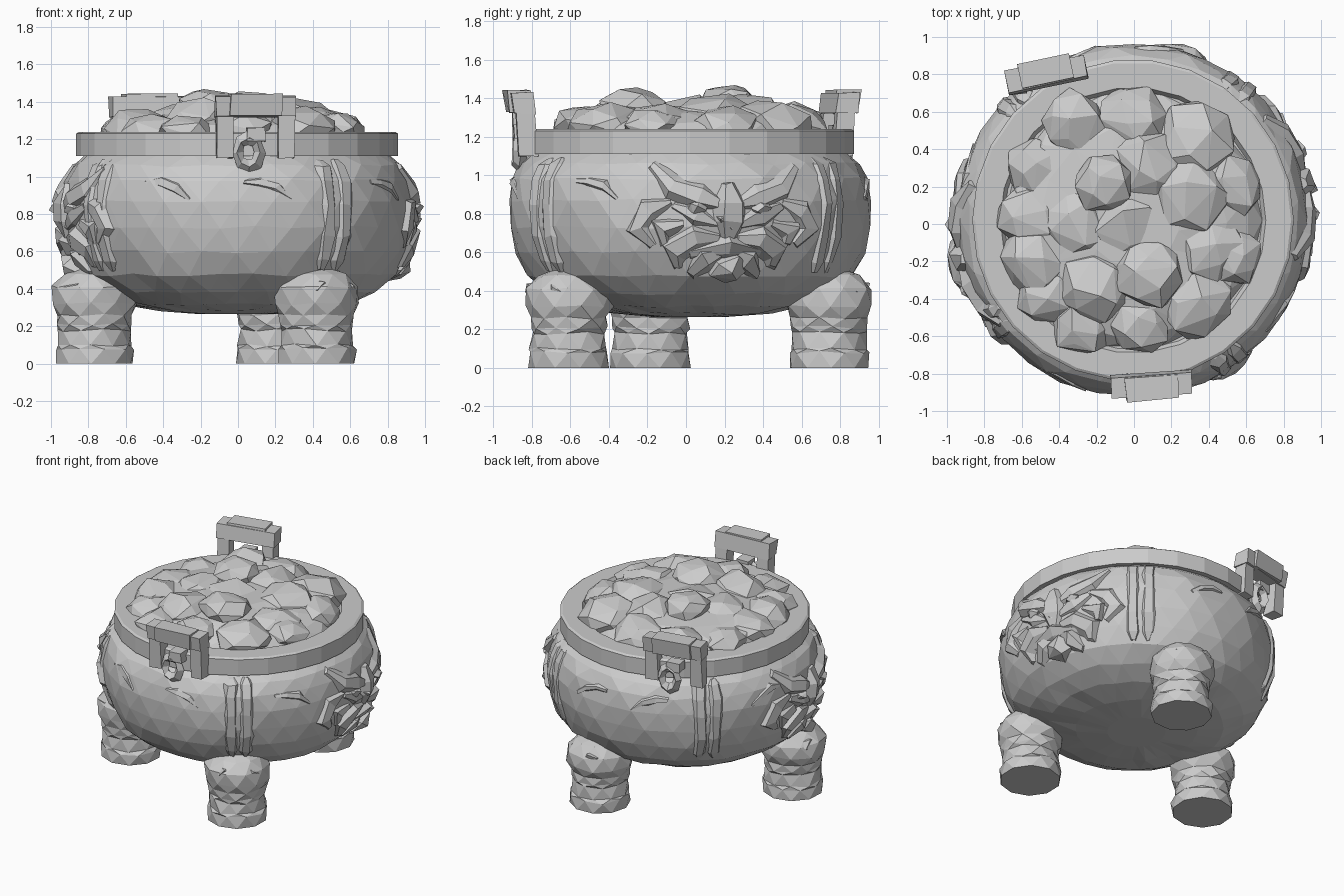
import bpy, bmesh, random
from math import sin, cos, pi, radians, sqrt
from mathutils import Vector, Matrix

random.seed(7)
if "Cube" in bpy.data.objects:
    bpy.data.objects.remove(bpy.data.objects["Cube"])

stone = bpy.data.materials.new("grey_stone")
stone.use_nodes = True
GREY = (0.6, 0.6, 0.6, 1)
stone.diffuse_color = GREY
stone.node_tree.nodes["Principled BSDF"].inputs["Base Color"].default_value = GREY

CENTRE = Vector((-0.005, 0.02, 0))


def finish(bm, name):
    bmesh.ops.recalc_face_normals(bm, faces=bm.faces)
    mesh = bpy.data.meshes.new(name)
    bm.to_mesh(mesh)
    bm.free()
    mesh.materials.append(stone)
    obj = bpy.data.objects.new(name, mesh)
    bpy.context.collection.objects.link(obj)
    return obj


def jitter(amount):
    return Vector([random.uniform(-amount, amount) for _ in range(3)])


def lathe(bm, profile, sides, centre, rough=0.0, turn=0.0):
    """Revolve (radius, height) points; each end is capped flat."""
    rings = []
    for i, (r, z) in enumerate(profile):
        ring = []
        for k in range(sides):
            a = turn + 2 * pi * (k + 0.5 * (i % 2 if rough else 0)) / sides
            p = centre + Vector((r * cos(a), r * sin(a), z))
            if 0 < i < len(profile) - 1:
                p += jitter(rough)
            ring.append(bm.verts.new(p))
        rings.append(ring)
    for i, (low, high) in enumerate(zip(rings, rings[1:])):
        for k in range(sides):
            n = (k + 1) % sides
            if not rough:
                bm.faces.new((low[k], low[n], high[n], high[k]))
            elif i % 2:
                bm.faces.new((low[k], low[n], high[n]))
                bm.faces.new((low[k], high[n], high[k]))
            else:
                bm.faces.new((low[k], low[n], high[k]))
                bm.faces.new((low[n], high[n], high[k]))
    bm.faces.new(rings[0][::-1])
    bm.faces.new(rings[-1])


# Bulging bowl
BOWL = [(0.2, 0.265), (0.42, 0.285), (0.6, 0.32), (0.74, 0.385), (0.845, 0.475), (0.905, 0.6),
        (0.94, 0.73), (0.945, 0.87), (0.925, 0.98), (0.885, 1.06), (0.8, 1.13)]
bm = bmesh.new()
lathe(bm, BOWL, 30, CENTRE, 0.008)
finish(bm, "bowl")


def bowl_radius(z):
    for (r0, z0), (r1, z1) in zip(BOWL, BOWL[1:]):
        if z <= z1:
            return r0 + (r1 - r0) * max(0, (z - z0) / (z1 - z0))
    return BOWL[-1][0]


def on_bowl(angle, u, z, lift):
    """Point on the bowl: u is the distance sideways from the angle."""
    a = radians(angle) + u / 0.94
    r = bowl_radius(z) + lift
    return CENTRE + Vector((r * cos(a), r * sin(a), z))


# Flat rim with a shallow well
RIM = [(0.78, 1.11), (0.86, 1.11), (0.86, 1.23), (0.845, 1.24), (0.71, 1.24), (0.69, 1.21)]
bm = bmesh.new()
lathe(bm, RIM, 26, CENTRE)
finish(bm, "rim")


def stone_lump(bm, centre, size, points=24, rough=0.12):
    """Faceted lump: convex hull of points spread over an ellipsoid."""
    verts = []
    spin = random.uniform(0, 6)
    for i in range(points):
        h = 1 - 2 * (i + 0.5) / points
        a = spin + i * pi * (3 - sqrt(5))
        w = sqrt(1 - h * h)
        d = Vector((w * cos(a), w * sin(a), h)) + jitter(rough)
        verts.append(bm.verts.new(centre + Vector(d[j] * size[j] for j in range(3))))
    hull = bmesh.ops.convex_hull(bm, input=verts)
    junk = [g for g in hull["geom_interior"] if isinstance(g, bmesh.types.BMVert)]
    bmesh.ops.delete(bm, geom=junk, context="VERTS")


# Heap of stones: x, y, radius, height of the top
HEAP = [(-.32, .53, .17, 1.38), (0, .56, .17, 1.38), (.33, .45, .21, 1.39), (-.53, .3, .15, 1.34),
        (-.54, .04, .18, 1.36), (-.17, .22, .15, 1.48), (-.3, 0, .2, 1.4), (-.02, 0, .2, 1.41),
        (.3, .14, .2, 1.42), (.52, .2, .16, 1.36), (.4, -.13, .18, 1.39), (.53, -.17, .14, 1.35),
        (.08, -.27, .17, 1.47), (-.2, -.33, .19, 1.42), (-.53, -.2, .17, 1.36),
        (-.46, -.37, .16, 1.34), (-.28, -.54, .15, 1.34), (.03, -.54, .15, 1.37),
        (.33, -.41, .19, 1.38), (.07, .3, .2, 1.42)]
bm = bmesh.new()
for x, y, r, top in HEAP:
    stone_lump(bm, Vector((x, y, top - 0.7 * r)), (1.1 * r, 1.1 * r, 0.7 * r), 22)
finish(bm, "stone_heap")
bm = bmesh.new()
lathe(bm, [(0.69, 1.21), (0.63, 1.27), (0.5, 1.32), (0.25, 1.36)], 14, CENTRE, 0.015)
finish(bm, "stone_bed")

# Three stout legs
LEG = [(0.21, 0), (0.21, 0.08), (0.2, 0.1), (0.19, 0.18), (0.2, 0.21), (0.205, 0.26),
       (0.23, 0.32), (0.225, 0.41), (0.16, 0.48), (0.08, 0.51)]
for name, angle, dist in (("left_leg", 193.5, 0.79), ("front_leg", 304.5, 0.74),
                          ("back_leg", 75, 0.77)):
    a = radians(angle)
    bm = bmesh.new()
    lathe(bm, LEG, 10, Vector((dist * cos(a), dist * sin(a), 0)), 0.008, a)
    # Carved brow and nose on the outer side of the leg
    for side, z, s in ((0, 0.34, 0.07), (-0.6, 0.41, 0.08), (0.6, 0.41, 0.08)):
        c = Vector((dist * cos(a) + 0.15 * cos(a + side), dist * sin(a) + 0.15 * sin(a + side), z))
        stone_lump(bm, c, (s, s, 0.6 * s), 10, 0.2)
    finish(bm, name)


def ridge(bm, angle, path, width, height):
    """Creased ridge lying on the bowl, tapering to both ends."""
    rows = []
    last = len(path) - 1
    for i, (u, z) in enumerate(path):
        u0, z0 = path[max(i - 1, 0)]
        u1, z1 = path[min(i + 1, last)]
        d = Vector((u1 - u0, z1 - z0)).normalized()
        taper = 0.4 if i in (0, last) else 1
        w = width * taper / 2
        row = []
        for s, lift in ((-1, -0.02), (-0.55, height * 0.8), (0.35, height), (1, -0.02)):
            lift = lift * taper if lift > 0 else lift
            row.append(bm.verts.new(on_bowl(angle, u - d.y * w * s, z + d.x * w * s, lift)
                                    + jitter(0.008)))
        rows.append(row)
    for a, b in zip(rows, rows[1:]):
        for k in range(4):
            n = (k + 1) % 4
            bm.faces.new((a[k], a[n], b[n], b[k]))
    bm.faces.new(rows[0])
    bm.faces.new(rows[-1][::-1])


# Carved beast masks on two opposite sides; paths are mirrored
MASK = [  # path, width, height
    ([(.05, .85), (.16, .89), (.3, .94), (.42, 1.05)], .16, .04),
    ([(.06, .74), (.17, .79), (.29, .84)], .14, .035),
    ([(.05, .67), (.17, .67), (.29, .6), (.27, .52)], .18, .05),
    ([(.3, .86), (.42, .82), (.48, .72), (.4, .64)], .16, .035),
    ([(.24, .75), (.36, .72), (.34, .64)], .16, .035),
    ([(.03, .6), (.12, .56), (.2, .48)], .17, .06)]
for name, angle in (("right_mask", 12.5), ("left_mask", 192.5)):
    bm = bmesh.new()
    for path, w, h in MASK:
        for s in (1, -1):
            ridge(bm, angle, [(s * u, z) for u, z in path], w, h)
    ridge(bm, angle, [(0, .66), (0, .76), (0, .86), (0, .96)], .2, .05)
    ridge(bm, angle, [(-.2, .6), (0, .63), (.2, .6)], .16, .055)
    # Muzzle, chin and eyes
    for u, z, s, lift in ((0, .77, .1, -.035), (0, .52, .11, 0), (-.17, .83, .06, 0),
                          (.17, .83, .06, 0)):
        stone_lump(bm, on_bowl(angle, u, z, lift), (s, s, 0.7 * s), 12, 0.18)
    finish(bm, name)

# Upright bands with a groove down the middle
bm = bmesh.new()
for angle in (-55, 52, 135, -144):
    for u, h in ((-0.06, 0.02), (0.05, 0.016)):
        path = [(u, z) for z in (0.5, 0.55, 0.68, 0.85, 0.98, 1.06, 1.09)]
        ridge(bm, angle, path, 0.12, h)
finish(bm, "upright_bands")

# Shallow tendrils around the shoulder
bm = bmesh.new()
for angle in (-112, -78, -30, 80, 108, 160):
    s = random.choice((1, -1))
    ridge(bm, angle, [(-.1 * s, .88), (-.02 * s, .94), (.07 * s, .97), (.16 * s, .97)], 0.07, 0.01)
finish(bm, "shoulder_tendrils")


def block(bm, frame, t, n, z, lean=0.0):
    """Box given by ranges along tangent, outward and up; lean tilts the top out."""
    cube = bmesh.ops.create_cube(bm, size=1)["verts"]
    for v in cube:
        p = Vector(r[0] + (r[1] - r[0]) * (c + 0.5) for r, c in zip((t, n, z), v.co))
        p.y += lean * (p.z - z[0])
        v.co = frame @ (p + jitter(0.005))


# Upright square handles, each with a hanging ring
for name, place, facing, dist in (("front_handle", -83.5, -86, 0.87),
                                  ("back_handle", 121, 102, 0.895)):
    a = radians(place)
    frame = (Matrix.Translation(CENTRE + Vector((dist * cos(a), dist * sin(a), 0)))
             @ Matrix.Rotation(radians(facing) - pi / 2, 4, "Z"))
    bm = bmesh.new()
    for s in (1, -1):
        block(bm, frame, sorted((s * .12, s * .21)), (-.06, .035), (1.1, 1.37), 0.06)
    # Lintel, thicker in the middle
    block(bm, frame, (-.215, .215), (-.055, .06), (1.32, 1.43), 0.15)
    block(bm, frame, (-.14, .14), (-.05, .08), (1.325, 1.445), 0.15)
    # Ring and its lug
    block(bm, frame, (-.05, .05), (-.04, .05), (1.19, 1.26))
    rows = []
    for i in range(8):
        b = 2 * pi * i / 8
        row = []
        for j in range(4):
            c = 2 * pi * j / 4
            r = 0.06 + 0.03 * cos(c)
            p = Vector((0.04 + r * cos(b), 0.02 + 0.035 * sin(c), 1.13 + 1.35 * r * sin(b)))
            row.append(bm.verts.new(frame @ (p + jitter(0.006))))
        rows.append(row)
    for i in range(8):
        for j in range(4):
            p, q, m = rows[i], rows[(i + 1) % 8], (j + 1) % 4
            bm.faces.new((p[j], p[m], q[m], q[j]))
    finish(bm, name)
